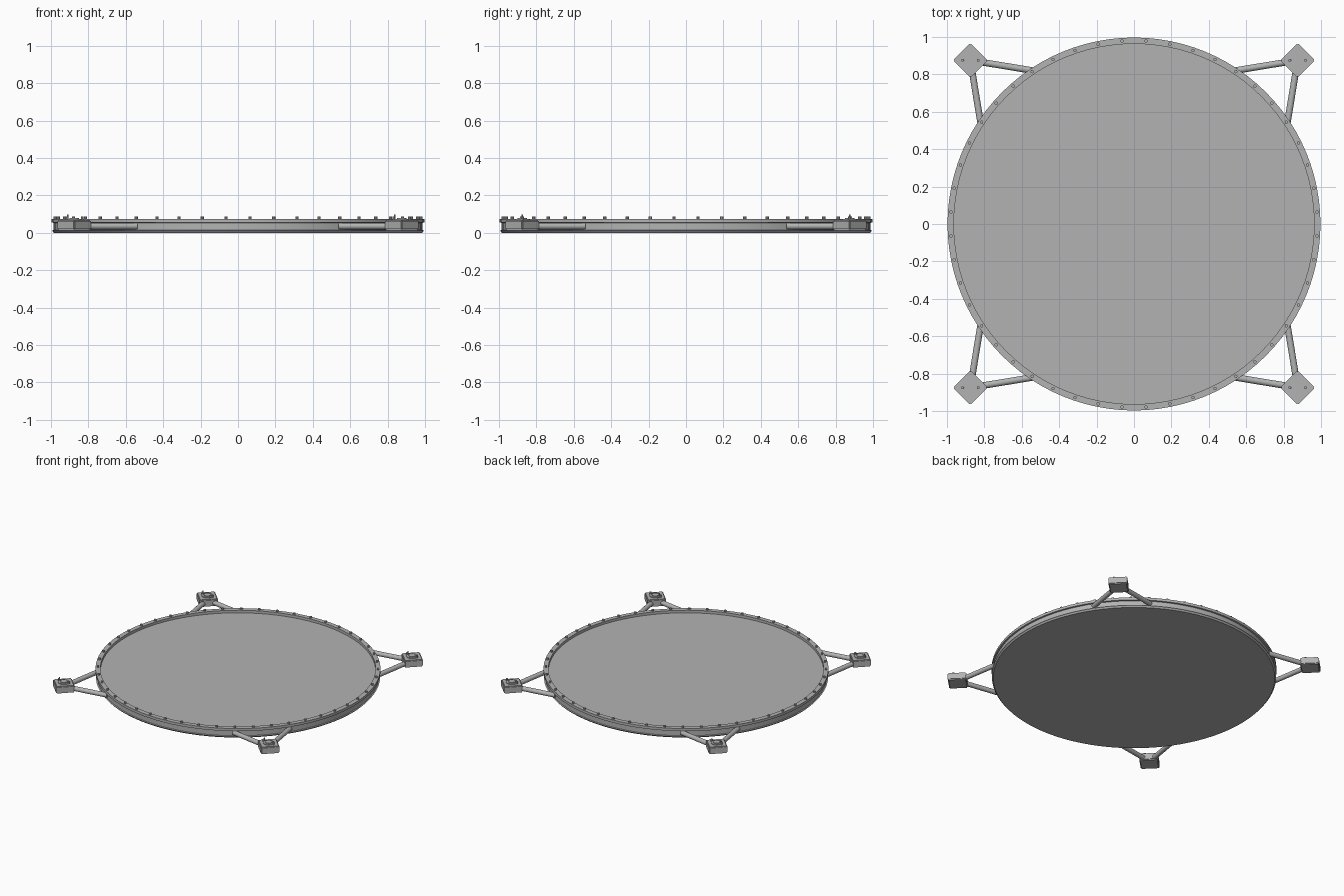
import bpy, bmesh, math
from mathutils import Vector, Matrix

if "Cube" in bpy.data.objects:
    bpy.data.objects.remove(bpy.data.objects["Cube"])

grey = bpy.data.materials.new("plain grey")
grey.diffuse_color = (0.45, 0.45, 0.45, 1)
grey.use_nodes = True
grey.node_tree.nodes["Principled BSDF"].inputs["Base Color"].default_value = grey.diffuse_color


def finish(name, bm, angle=30):
    bmesh.ops.recalc_face_normals(bm, faces=bm.faces)
    me = bpy.data.meshes.new(name)
    bm.to_mesh(me)
    bm.free()
    me.materials.append(grey)
    ob = bpy.data.objects.new(name, me)
    bpy.context.collection.objects.link(ob)
    bpy.ops.object.select_all(action='DESELECT')
    ob.select_set(True)
    bpy.context.view_layer.objects.active = ob
    bpy.ops.object.shade_smooth_by_angle(angle=math.radians(angle))
    return ob


def lathe(name, profile, n):
    """Spin an (r, z) profile round the z axis."""
    bm = bmesh.new()
    verts = [bm.verts.new((r, 0, z)) for r, z in profile]
    edges = [bm.edges.new(p) for p in zip(verts, verts[1:])]
    bmesh.ops.spin(bm, geom=verts + edges, cent=(0, 0, 0), axis=(0, 0, 1),
                   angle=2 * math.pi, steps=n)
    bmesh.ops.remove_doubles(bm, verts=bm.verts, dist=1e-5)
    return finish(name, bm)


def cyl(bm, a, b, r, n):
    a, b = Vector(a), Vector(b)
    d = b - a
    m = Matrix.Translation((a + b) / 2) @ d.to_track_quat('Z', 'Y').to_matrix().to_4x4()
    bmesh.ops.create_cone(bm, cap_ends=True, segments=n, radius1=r, radius2=r,
                          depth=d.length, matrix=m)


# shallow round pan with a bottom lip, recessed side and top flange
lathe("round_pan", [(0, 0), (0.985, 0), (0.995, 0.012), (0.986, 0.014), (0.986, 0.053),
                    (0.997, 0.055), (0.997, 0.075), (0.963, 0.075), (0.963, 0.055),
                    (0, 0.055)], 96)

# ring of flange bolts
bm = bmesh.new()
for i in range(48):
    t = (i + 0.5) * 2 * math.pi / 48
    x, y = 0.98 * math.cos(t), 0.98 * math.sin(t)
    cyl(bm, (x, y, 0.07), (x, y, 0.086), 0.009, 10)
finish("flange_bolts", bm)

for label, sx, sy in (("front_left", -1, -1), ("front_right", 1, -1),
                      ("back_left", -1, 1), ("back_right", 1, 1)):
    cx, cy = 0.875 * sx, 0.875 * sy

    # mounting block set on its corner
    bm = bmesh.new()
    bmesh.ops.create_cube(bm, size=1, matrix=Matrix.Translation((cx, cy, 0.0405))
                          @ Matrix.Rotation(math.pi / 4, 4, 'Z')
                          @ Matrix.Diagonal((0.132, 0.132, 0.055, 1)))
    bmesh.ops.bevel(bm, geom=bm.edges[:], offset=0.006, segments=2, affect='EDGES')
    finish("mount_block_" + label, bm)

    # stepped boss and two studs on the block
    bm = bmesh.new()
    cyl(bm, (cx, cy, 0.06), (cx, cy, 0.073), 0.04, 32)
    cyl(bm, (cx, cy, 0.06), (cx, cy, 0.078), 0.025, 32)
    cyl(bm, (cx - 0.042, cy, 0.06), (cx - 0.042, cy, 0.086), 0.008, 10)
    cyl(bm, (cx + 0.042, cy, 0.06), (cx + 0.042, cy, 0.086), 0.008, 10)
    cyl(bm, (cx - 0.036, cy, 0.06), (cx - 0.036, cy, 0.097), 0.004, 8)
    finish("mount_boss_" + label, bm)

    # two round struts to the pan
    bm = bmesh.new()
    for ex, ey in ((0.54, 0.82), (0.82, 0.54)):
        cyl(bm, (cx, cy, 0.036), (ex * sx, ey * sy, 0.036), 0.0175, 20)
    finish("struts_" + label, bm)
